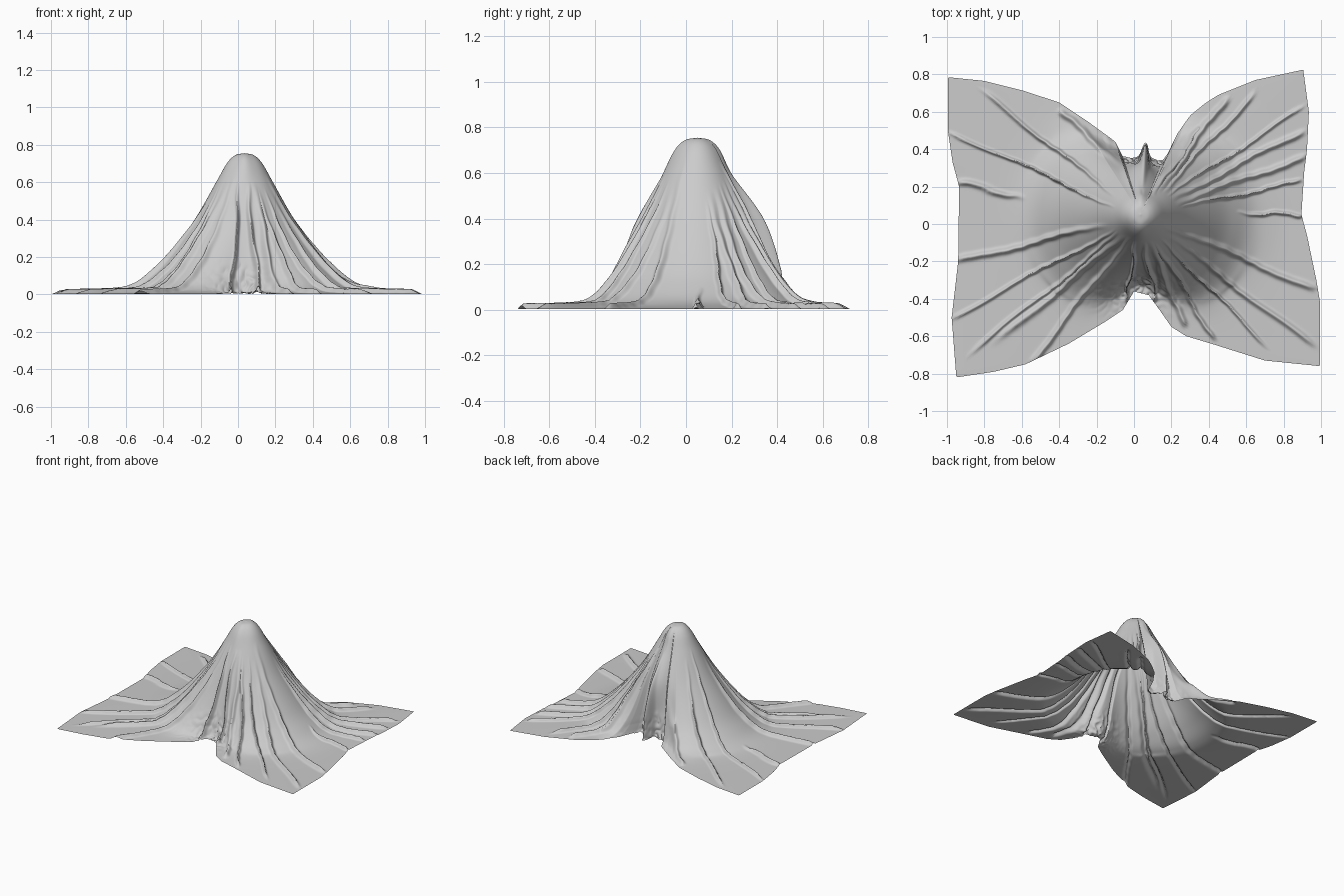
import bpy, bmesh, math
from mathutils import Vector, noise

if "Cube" in bpy.data.objects:
    bpy.data.objects.remove(bpy.data.objects["Cube"])

CX, CY = 0.035, 0.05          # apex of the draped cloth
NA, NR = 900, 110             # angular / radial resolution

# Hem of the cloth, seen from above
HEM = [(.905, .825), (.935, .6), (.925, .4), (.91, .28), (.895, .05), (.925, -.06), (.975, -.3), (.995, -.42),
       (.995, -.76), (.7, -.73), (.43, -.645), (.28, -.6), (.2, -.55), (.13, -.45), (.08, -.38), (0, -.36),
       (-.06, -.46), (-.15, -.52), (-.35, -.64), (-.58, -.75), (-.75, -.79), (-.95, -.82), (-.975, -.5),
       (-.94, -.2), (-.935, .2), (-.97, .33), (-.995, .5), (-.995, .785), (-.8, .765), (-.6, .715), (-.4, .65),
       (-.25, .55), (-.1, .44), (-.06, .36), (0, .35), (.06, .35), (.15, .335),
       (.19, .39), (.23, .48), (.3, .58), (.38, .645), (.45, .69), (.65, .77)]

# Drape profiles: shared heights, radius per direction
Z = [.755, .744, .70, .60, .40, .20, .10, .035, .010]
SIDE = [0, .05, .095, .152, .267, .413, .512, .61, .73]
FRONT = [0, .055, .10, .15, .24, .31, .34, .365, .38]
BACK = [0, .055, .10, .15, .265, .285, .29, .295, .30]

# Pinched folds: inner point, outer point
FOLDS = [(.10, .15, .36, .52), (.12, .16, .50, .68), (.15, .17, .64, .69), (.18, .15, .90, .62),
         (.20, .13, .91, .50), (.22, .11, .92, .36), (.25, .09, .90, .23), (.55, .06, .90, .05),
         (.15, 0, .97, -.35), (.18, -.06, .96, -.65), (.14, -.08, .70, -.64), (.11, -.09, .43, -.62),
         (.08, -.09, .27, -.55), (.05, -.10, .12, -.42), (.01, -.09, -.04, -.42), (-.02, -.07, -.55, -.74),
         (-.05, -.06, -.70, -.60), (-.08, -.05, -.85, -.67), (-.10, -.03, -.97, -.50), (-.14, 0, -.95, -.20),
         (-.58, .13, -.94, .23), (-.10, .09, -.98, .49), (-.10, .15, -.80, .70), (-.06, .30, -.40, .61)]


def spline(vals, t):
    """Catmull-Rom value of a list at t in 0..1"""
    n = len(vals) - 1
    i = min(int(t * n), n - 1)
    u = t * n - i
    p1, p2 = vals[i], vals[i + 1]
    p0 = vals[i - 1] if i else 2 * p1 - p2
    p3 = vals[min(i + 2, n)]
    return p1 + .5 * u * (p2 - p0 + u * (2*p0 - 5*p1 + 4*p2 - p3 + u * (3*(p1 - p2) + p3 - p0)))


def hem_radius(a):
    """Distance from the apex to the hem in direction a"""
    dx, dy = math.cos(a), math.sin(a)
    best = 0
    for (x0, y0), (x1, y1) in zip(HEM, HEM[1:] + HEM[:1]):
        x0, x1, y0, y1 = x0 - CX, x1 - CX, y0 - CY, y1 - CY
        ex, ey = x1 - x0, y1 - y0
        den = dx * ey - dy * ex
        if abs(den) < 1e-9:
            continue
        r = (x0 * ey - y0 * ex) / den
        s = (x0 * dy - y0 * dx) / den
        if r > 0 and -1e-6 <= s <= 1.000001:
            best = max(best, r)
    return best


def bell(a, centre, width):
    d = (a - centre + math.pi) % (2 * math.pi) - math.pi
    return math.exp(-(d / width) ** 2)


def fold_height(x, y):
    """Height of the nearest pinched fold at a plan position"""
    h = 0
    for k, (x0, y0, x1, y1) in enumerate(FOLDS):
        ex, ey = x1 - x0, y1 - y0
        L = math.hypot(ex, ey)
        t = ((x - x0) * ex + (y - y0) * ey) / (L * L)
        if not 0 < t < 1:
            continue
        d = ((x - x0) * ey - (y - y0) * ex) / L
        if abs(d) > .06:
            continue
        d += .008 * math.sin(9 * t + k * 2.1) + .002 * math.sin(70 * t * L + k)
        taper = min(1, t / .35, (1 - t) / .06 + .15)
        w = .012 + .004 * math.sin(k * 1.7)
        h = max(h, .026 * taper * math.exp(-(d / w) ** 2))
    return h


# Cloth surface
bm = bmesh.new()
apex = bm.verts.new((CX, CY, Z[0]))
cols = []
for i in range(NA):
    a = 2 * math.pi * i / NA
    ca, sa = math.cos(a), math.sin(a)
    R = hem_radius(a)
    wf, wb = bell(a, -math.pi / 2, .44), bell(a, math.pi / 2, .46)
    side = [s * (1 - .06 * sa * sa) for s in SIDE]
    rad = [s + wf * (f - s) + wb * (b - s) for s, f, b in zip(side, FRONT, BACK)]
    # keep the foot of the drape inside the hem
    if rad[-1] > .96 * R:
        k = .96 * R / rad[-1]
        rad = [r * (1 + (k - 1) * (j / 8) ** 1.2) for j, r in enumerate(rad)]
    # loose hanging fold at the back
    tuck = .085 * bell(a, 1.5, .07)
    rad = [r + tuck * min(1, max(0, (.5 - z) / .25)) for r, z in zip(rad, Z)]
    rr, zz = rad + [R + tuck], Z + [.003]
    pts = [(spline(rr, j / NR), max(.002, spline(zz, j / NR))) for j in range(NR + 1)]
    col = []
    for j in range(1, NR + 1):
        r, z = pts[j]
        r2, z2 = pts[min(j + 1, NR)]
        r1, z1 = pts[j - 1]
        n = Vector((z1 - z2, r2 - r1))
        n = n.normalized() if n.length > 1e-9 else Vector((0, 1))
        x, y = CX + ca * r, CY + sa * r
        h = fold_height(x, y)
        # crumpled pile in the front and back notches
        foot = max(wf, wb) * max(0, 1 - z / .2) * max(0, 1 - r / .6)
        h += foot * .08 * abs(noise.noise(Vector((x * 24, y * 24, z * 16))))
        r += n.x * h
        col.append(bm.verts.new((CX + ca * r, CY + sa * r, max(.001, z + n.y * h))))
    cols.append(col)

for i in range(NA):
    c0, c1 = cols[i], cols[(i + 1) % NA]
    bm.faces.new((apex, c0[0], c1[0]))
    for j in range(NR - 1):
        bm.faces.new((c0[j], c0[j + 1], c1[j + 1], c1[j]))
for f in bm.faces:
    f.smooth = True

mesh = bpy.data.meshes.new("draped_cloth")
bm.to_mesh(mesh)
bm.free()
cloth = bpy.data.objects.new("draped_cloth", mesh)
bpy.context.collection.objects.link(cloth)
